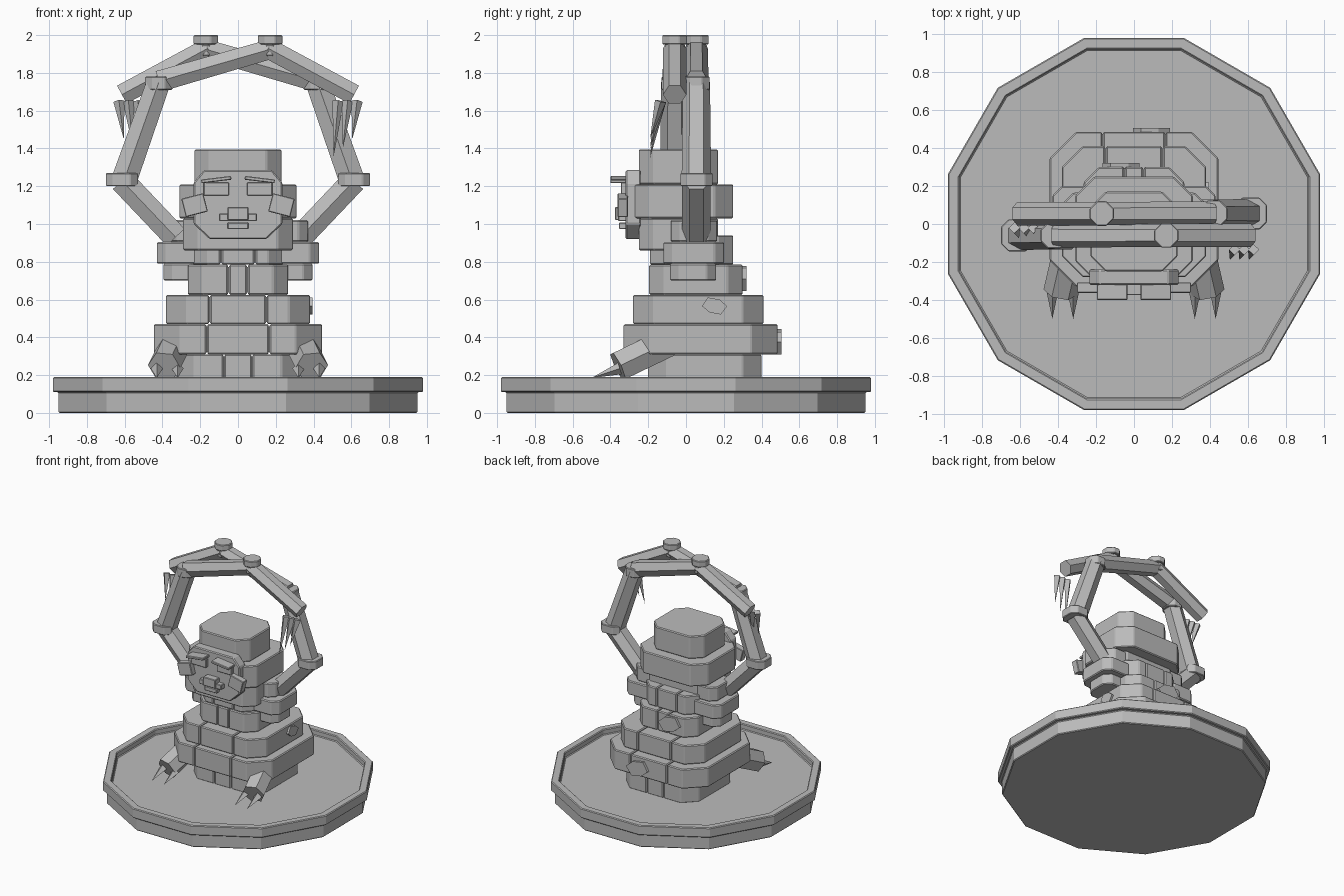
import bpy
import bmesh
import math
from mathutils import Matrix, Vector

if "Cube" in bpy.data.objects:
    bpy.data.objects.remove(bpy.data.objects["Cube"])

stone = bpy.data.materials.new("stone_grey")
stone.use_nodes = True
GREY = (0.5, 0.5, 0.5, 1)
stone.diffuse_color = GREY
stone.node_tree.nodes["Principled BSDF"].inputs["Base Color"].default_value = GREY


def finish(name, bm, bevel=0.0):
    bmesh.ops.recalc_face_normals(bm, faces=bm.faces)
    mesh = bpy.data.meshes.new(name)
    bm.to_mesh(mesh)
    bm.free()
    mesh.materials.append(stone)
    ob = bpy.data.objects.new(name, mesh)
    bpy.context.collection.objects.link(ob)
    if bevel:
        mod = ob.modifiers.new("worn_edges", "BEVEL")
        mod.width = bevel
        mod.segments = 1
        mod.limit_method = "ANGLE"
    return ob


def prism(name, outline, lo, hi, axis="z", bevel=0.007):
    """Extrude a 2D outline from lo to hi along an axis."""
    place = {"x": lambda a, b, h: (h, a, b),
             "y": lambda a, b, h: (a, h, b),
             "z": lambda a, b, h: (a, b, h)}[axis]
    bm = bmesh.new()
    ends = [[bm.verts.new(place(a, b, h)) for a, b in outline] for h in (lo, hi)]
    for ring in ends:
        bm.faces.new(ring)
    n = len(outline)
    for i in range(n):
        j = (i + 1) % n
        bm.faces.new((ends[0][i], ends[0][j], ends[1][j], ends[1][i]))
    return finish(name, bm, bevel)


def octagon(x0, x1, y0, y1, c):
    return [(x0 + c, y0), (x1 - c, y0), (x1, y0 + c), (x1, y1 - c),
            (x1 - c, y1), (x0 + c, y1), (x0, y1 - c), (x0, y0 + c)]


def rod(name, start, end, r0, r1, sides=6, ref=(0, 1, 0), bevel=0.0):
    """Straight faceted rod or spike between two points."""
    a, b = Vector(start), Vector(end)
    z = (b - a).normalized()
    x = Vector(ref).cross(z).normalized()
    frame = Matrix((x, z.cross(x), z)).transposed().to_4x4()
    bm = bmesh.new()
    bmesh.ops.create_cone(bm, cap_ends=True, segments=sides, radius1=r0, radius2=r1,
                          depth=(b - a).length,
                          matrix=Matrix.Translation((a + b) / 2) @ frame)
    return finish(name, bm, bevel)


def block(name, centre, size, tilt=0.0, bevel=0.004):
    bm = bmesh.new()
    bmesh.ops.create_cube(bm, size=1, matrix=Matrix.Translation(centre)
                          @ Matrix.Rotation(tilt, 4, "Y") @ Matrix.Diagonal((*size, 1)))
    return finish(name, bm, bevel)


def seamed_layer(name, half, y0, y1, c, seam, z0, z1):
    """Chamfered course of masonry in three stones with two seams."""
    g = 0.003
    prism(name + "_middle", [(g - seam, y0), (seam - g, y0), (seam - g, y1), (g - seam, y1)], z0, z1)
    side = [(seam + g, y0), (half - c, y0), (half, y0 + c),
            (half, y1 - c), (half - c, y1), (seam + g, y1)]
    prism(name + "_left", side, z0, z1)
    prism(name + "_right", [(-x, y) for x, y in side], z0, z1)
    # Fill behind the seams
    i = 0.012
    prism(name + "_core", octagon(i - half, half - i, y0 + i, y1 - i, c), z0 + i, z1 - i, bevel=0)


# Twelve-sided dish base with a raised rim
bm = bmesh.new()
rings = []
for apothem, z in ((0.95, 0), (0.95, 0.11), (0.98, 0.11), (0.98, 0.19), (0.92, 0.19), (0.92, 0.145)):
    r = apothem / math.cos(math.pi / 12)
    rings.append([bm.verts.new((r * math.cos(math.radians(15 + 30 * k)),
                                r * math.sin(math.radians(15 + 30 * k)), z)) for k in range(12)])
for lower, upper in zip(rings, rings[1:]):
    for k in range(12):
        m = (k + 1) % 12
        bm.faces.new((lower[k], lower[m], upper[m], upper[k]))
bm.faces.new(rings[0])
bm.faces.new(rings[-1])
finish("base_dish", bm, 0.006)

# Body courses
seamed_layer("body_foot", 0.33, -0.2, 0.4, 0.1, 0.075, 0.14, 0.31)
seamed_layer("body_low", 0.445, -0.33, 0.485, 0.14, 0.165, 0.31, 0.47)
seamed_layer("body_mid", 0.38, -0.28, 0.41, 0.11, 0.15, 0.47, 0.625)
seamed_layer("body_waist", 0.265, -0.195, 0.3, 0.08, 0.05, 0.625, 0.785)
seamed_layer("chest", 0.24, -0.19, 0.25, 0.08, 0.09, 0.785, 0.94)

# Neck and head
prism("neck", octagon(-0.29, 0.29, -0.25, 0.17, 0.08), 0.86, 1.03)
prism("head_wide", octagon(-0.31, 0.31, -0.295, 0.25, 0.1), 1.03, 1.21)
prism("head_crown", octagon(-0.23, 0.23, -0.25, 0.17, 0.08), 1.21, 1.395)

# Face plate and features
prism("face_plate", [(-0.15, 0.92), (0.15, 0.92), (0.235, 1.0), (0.235, 1.22),
                     (0.18, 1.285), (-0.18, 1.285), (-0.235, 1.22), (-0.235, 1.0)],
      -0.32, -0.24, "y")
block("nose", (0, -0.34, 1.055), (0.11, 0.07, 0.07))
block("muzzle", (0, -0.33, 1.035), (0.2, 0.06, 0.04))
block("mouth", (0, -0.33, 0.99), (0.11, 0.05, 0.035))
for side, s in (("left", 1), ("right", -1)):
    block(side + "_brow", (s * 0.115, -0.355, 1.235), (0.16, 0.09, 0.02), s * 0.12)
    block(side + "_eye", (s * 0.115, -0.325, 1.185), (0.135, 0.04, 0.07))
    block(side + "_cheek", (s * 0.23, -0.335, 1.1), (0.12, 0.055, 0.1), s * 0.25)

# Arms, each curling over the head; the two are offset in depth
for side, s, y in (("left", 1, 0.055), ("right", -1, -0.06)):
    ym = y

    def at(x, z, dy=0.0):
        return (s * x, ym + dy, z)

    def cuff(part, x, half, z0, z1, deep):
        prism(f"{side}_{part}", octagon(s * x - half, s * x + half, ym - deep, ym + deep, 0.04),
              z0, z1, bevel=0.005)

    for part, x0, x1, y0, y1, z0, z1 in (("under", 0.2, 0.395, -0.085, 0.16, 0.7, 0.79),
                                         ("pad", 0.17, 0.43, -0.12, 0.2, 0.79, 0.905),
                                         ("top", 0.17, 0.37, -0.08, 0.165, 0.905, 1.02)):
        lo, hi = sorted((s * x0, s * x1))
        prism(f"{side}_shoulder_{part}", octagon(lo, hi, y0, y1, 0.05), z0, z1)
    rod(side + "_upper_arm", at(0.33, 0.93), at(0.615, 1.23), 0.075, 0.075)
    cuff("elbow", 0.615, 0.085, 1.2, 1.27, 0.085)
    rod(side + "_forearm", at(0.6, 1.24), at(0.42, 1.75), 0.078, 0.072)
    cuff("wrist", 0.42, 0.072, 1.71, 1.78, 0.07)
    rod(side + "_long_finger", at(0.42, 1.755), at(-0.17, 1.925), 0.065, 0.06)
    cuff("knuckle_cap", -0.17, 0.065, 1.95, 2.0, 0.065)
    cuff("knuckle", -0.17, 0.052, 1.89, 1.95, 0.055)
    rod(side + "_finger_end", at(-0.16, 1.93), at(-0.615, 1.685), 0.062, 0.062)
    for k in range(3):
        x = -0.53 - 0.05 * k
        rod(f"{side}_hand_claw_{k + 1}", at(x, 1.65, -0.075), at(x + 0.025, 1.35 + 0.05 * k, -0.13),
            0.03, 0.0, 4)

    # Foot with two claws
    rod(side + "_foot", (s * 0.33, -0.1, 0.37), (s * 0.39, -0.36, 0.245), 0.088, 0.088, 6, (1, 0, 0))
    for k, x in enumerate((0.32, 0.43)):
        rod(f"{side}_foot_claw_{k + 1}", (s * x, -0.35, 0.235), (s * x, -0.5, 0.185),
            0.032, 0.0, 4, (1, 0, 0))


# Irregular scales on the back and flank
def scale(name, cx, cz, r, lo, hi, axis):
    outline = [(cx + r * f * math.cos(k * math.pi / 3), cz + r * f * math.sin(k * math.pi / 3) * 0.75)
               for k, f in enumerate((1, 0.8, 1.05, 0.95, 0.75, 1.0))]
    prism(name, outline, lo, hi, axis, 0)


scale("back_scale_low", 0.09, 0.375, 0.1, 0.47, 0.505, "y")
scale("back_scale_high", -0.07, 0.71, 0.1, 0.29, 0.32, "y")
scale("flank_scale", 0.15, 0.565, 0.068, 0.37, 0.395, "x")
